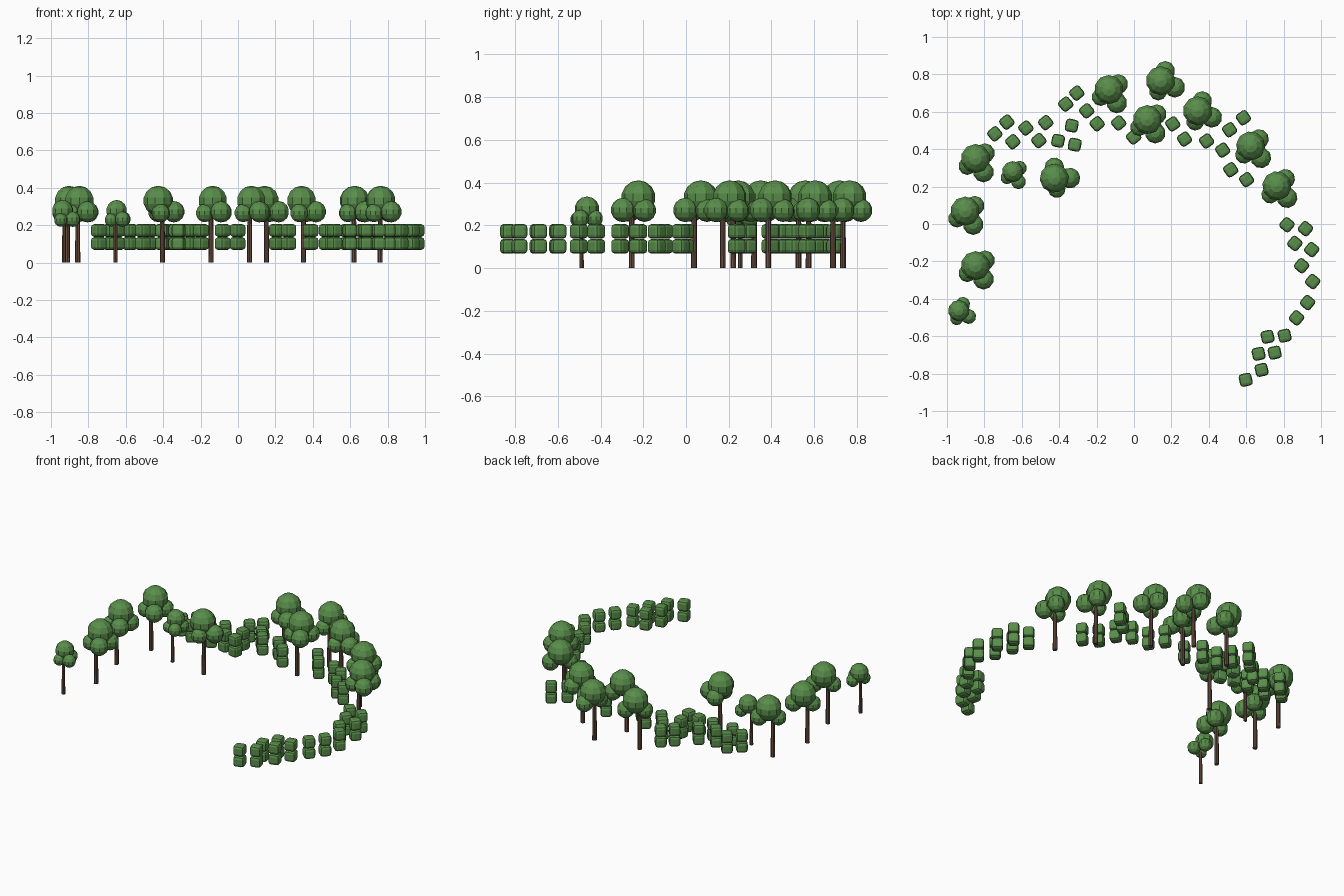
import bpy, bmesh
from math import radians
from mathutils import Matrix, Vector

if "Cube" in bpy.data.objects:
    bpy.data.objects.remove(bpy.data.objects["Cube"])


def material(name, rgb):
    m = bpy.data.materials.new(name)
    m.diffuse_color = (*rgb, 1)
    m.use_nodes = True
    m.node_tree.nodes["Principled BSDF"].inputs["Base Color"].default_value = m.diffuse_color
    return m


LEAF = material("leaf_green", (0.10, 0.27, 0.07))
BARK = material("bark_brown", (0.14, 0.075, 0.05))


def finish(bm, name, mat):
    mesh = bpy.data.meshes.new(name)
    bm.to_mesh(mesh)
    bm.free()
    mesh.materials.append(mat)
    ob = bpy.data.objects.new(name, mesh)
    bpy.context.collection.objects.link(ob)
    return ob


# Crown lobes: x, y, z, radius relative to the trunk foot
BIG = [(.009, .031, .331, .080), (.060, .060, .270, .054),
       (.052, -.041, .272, .057), (-.034, -.009, .265, .049)]
SMALL = [(.006, .026, .277, .058), (.043, .045, .233, .040),
         (.037, -.028, .232, .041), (-.024, -.006, .228, .036)]


def tree(i, x, y, turn, small=False):
    place = Matrix.Translation((x, y, 0)) @ Matrix.Rotation(radians(turn), 4, 'Z')
    # Trunk
    h, r = (.24, .011) if small else (.29, .014)
    bm = bmesh.new()
    bmesh.ops.create_cone(bm, cap_ends=True, segments=8, radius1=r, radius2=r * .85,
                          depth=h, matrix=place @ Matrix.Translation((0, 0, h / 2)))
    finish(bm, f"tree_trunk_{i}", BARK)
    # Crown
    bm = bmesh.new()
    for lx, ly, lz, lr in (SMALL if small else BIG):
        bmesh.ops.create_uvsphere(bm, u_segments=10, v_segments=7, radius=lr,
                                  matrix=place @ Matrix.Translation((lx, ly, lz)))
    finish(bm, f"tree_crown_{i}", LEAF)


# Trees: trunk x, y, turn, small
TREES = [(-.144, .688, 0, 0), (.152, .735, 35, 0), (.062, .527, 0, 0), (.350, .574, 35, 0),
         (.620, .385, 10, 0), (.760, .172, 10, 0), (-.857, .319, 0, 0), (-.404, .221, 60, 0),
         (-.655, .254, 0, 1), (-.912, .038, 0, 0), (-.857, -.254, 0, 0), (-.930, -.489, 30, 1)]
for i, t in enumerate(TREES):
    tree(i + 1, *t)


def hedge(i, x, y, turn):
    # Two stacked, softened cubes per clump
    bm = bmesh.new()
    bmesh.ops.create_cube(bm, size=.069)
    bmesh.ops.bevel(bm, geom=bm.edges[:], offset=.017, segments=2, profile=.5, affect='EDGES')
    geo = bmesh.ops.duplicate(bm, geom=bm.verts[:] + bm.edges[:] + bm.faces[:])['geom']
    bmesh.ops.translate(bm, vec=Vector((0, 0, .070)),
                        verts=[g for g in geo if isinstance(g, bmesh.types.BMVert)])
    bm.transform(Matrix.Translation((x, y, .102)) @ Matrix.Rotation(radians(turn), 4, 'Z'))
    finish(bm, f"hedge_clump_{i}", LEAF)


# Hedge clumps grouped by their turn
HEDGES = {
    40: [(-.306, .700), (-.365, .641), (-.253, .605), (-.197, .536), (-.082, .540), (-.002, .465),
         (-.509, .446), (-.472, .542), (-.578, .513), (-.680, .545), (-.744, .482), (-.648, .440)],
    35: [(.207, .535), (.270, .454), (.388, .444), (.474, .395), (.511, .504), (.585, .568),
         (.517, .290), (.602, .237)],
    50: [(.818, -.004), (.917, -.025), (.860, -.104), (.950, -.137), (.896, -.223),
         (.955, -.308), (.928, -.420), (.869, -.502)],
    -12: [(-.333, .526), (-.406, .445), (-.317, .424)],
    13: [(.714, -.603), (.805, -.597), (.666, -.694), (.752, -.688), (.682, -.780), (.597, -.833)]}
n = 0
for turn, spots in HEDGES.items():
    for x, y in spots:
        n += 1
        hedge(n, x, y, turn)
